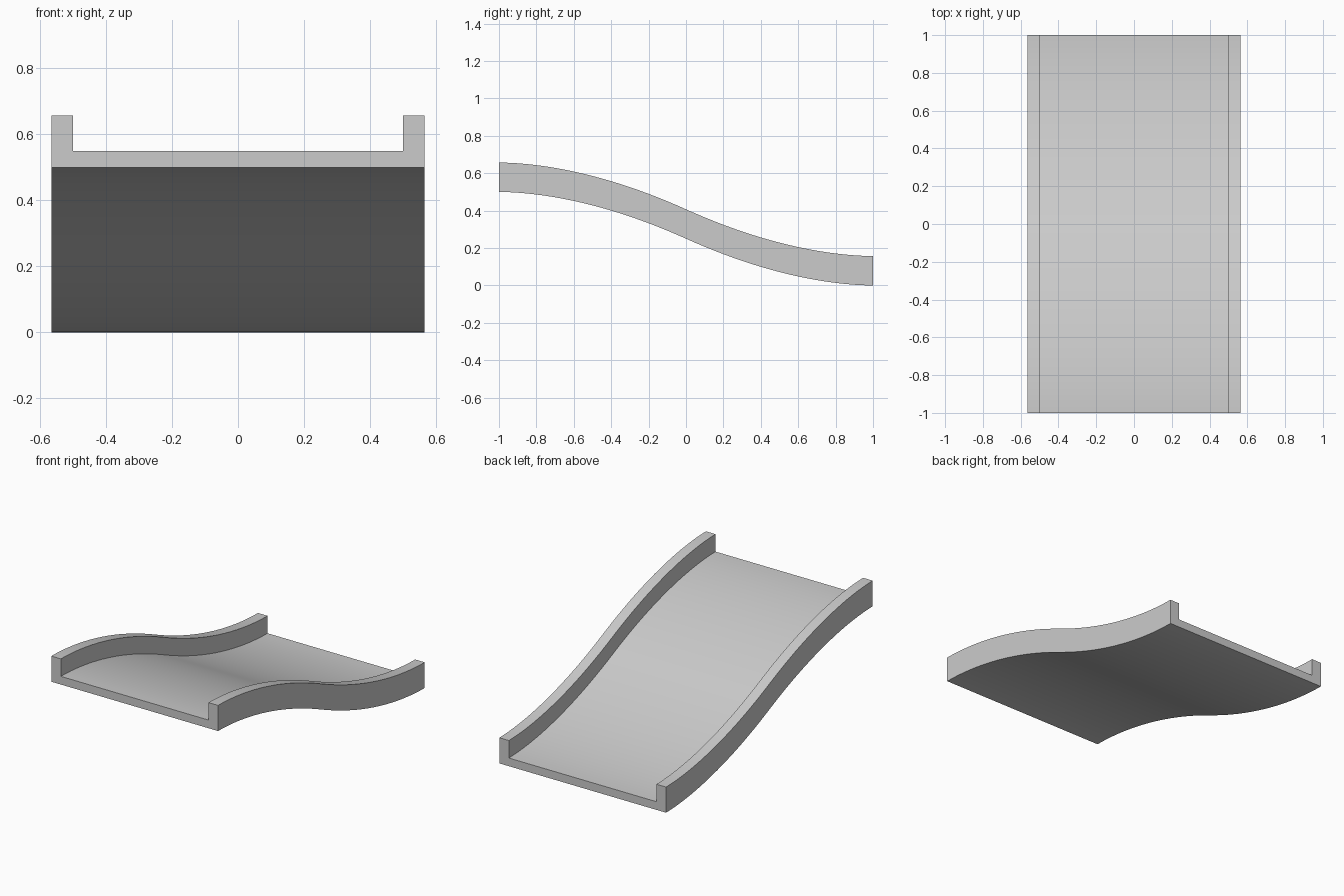
import bpy, bmesh

if "Cube" in bpy.data.objects:
    bpy.data.objects.remove(bpy.data.objects["Cube"])

HALF_DROP = 0.25
SEGMENTS = 40

# U-shaped cross-section: floor with a raised kerb on each side (x, height)
right_half = [(0.565, 0.0), (0.565, 0.157), (0.5, 0.157), (0.5, 0.05)]
section = right_half + [(-x, z) for x, z in reversed(right_half)]


def slope_height(y):
    """S-shaped slope: crest half at the front, mirrored dip at the back."""
    drop = HALF_DROP * (1 - abs(y)) ** 1.8
    return 2 * HALF_DROP - drop if y < 0 else drop


# Sweep the section along the slope
bm = bmesh.new()
rings = []
for i in range(SEGMENTS + 1):
    y = -1 + 2 * i / SEGMENTS
    rings.append([bm.verts.new((x, y, slope_height(y) + z)) for x, z in section])

n = len(section)
for a, b in zip(rings, rings[1:]):
    for k in range(n):
        j = (k + 1) % n
        bm.faces.new((a[k], a[j], b[j], b[k]))

# End caps
bm.faces.new(rings[0])
bm.faces.new(rings[-1][::-1])
bmesh.ops.recalc_face_normals(bm, faces=bm.faces)

mesh = bpy.data.meshes.new("slope_track")
bm.to_mesh(mesh)
bm.free()
track = bpy.data.objects.new("slope_track", mesh)
bpy.context.collection.objects.link(track)

# Smooth along the slope, crisp at the corners
bpy.context.view_layer.objects.active = track
track.select_set(True)
bpy.ops.object.shade_smooth_by_angle()
